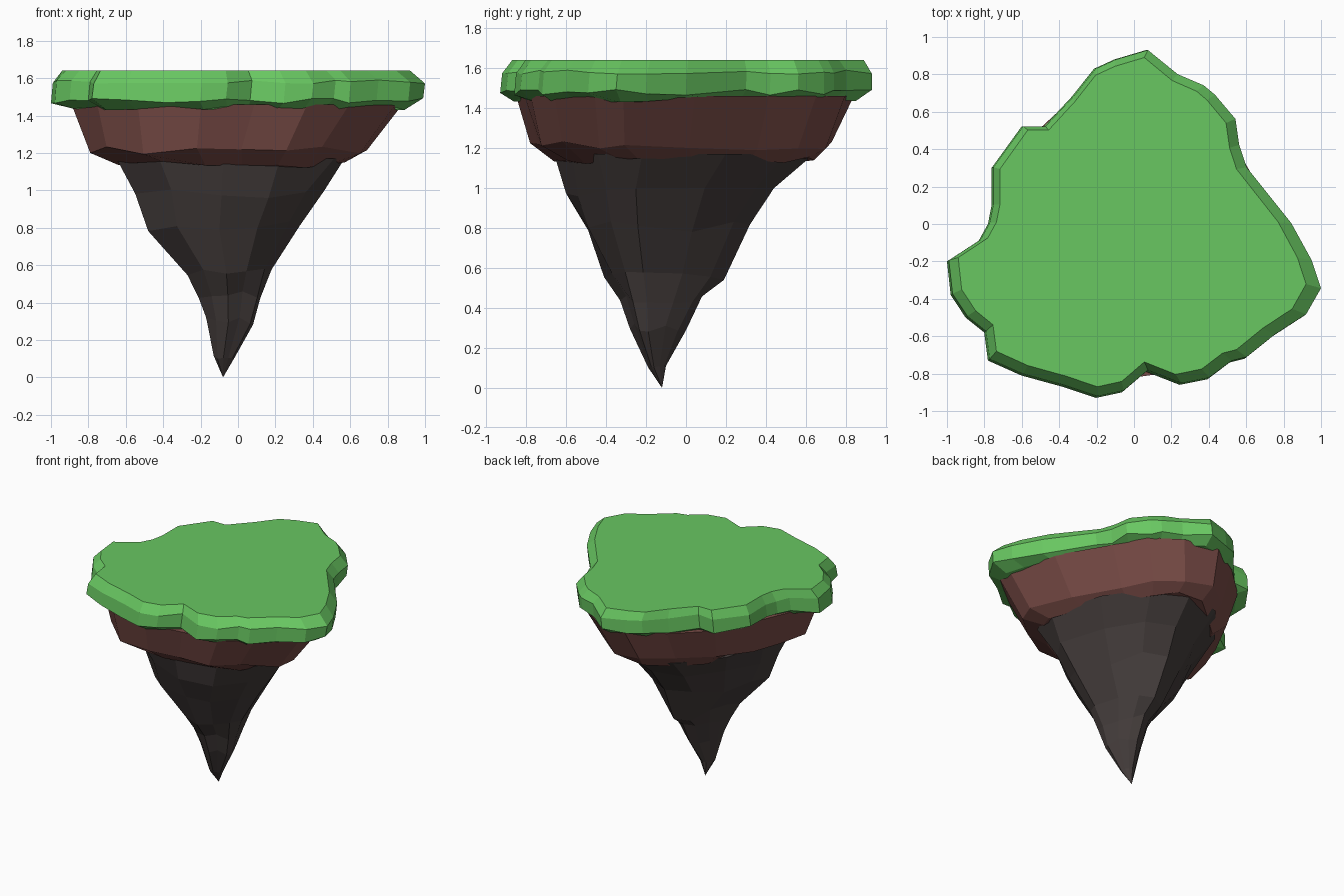
import bpy, bmesh, random

if "Cube" in bpy.data.objects:
    bpy.data.objects.remove(bpy.data.objects["Cube"])

random.seed(4)

# Island outline seen from above, counter-clockwise
OUTLINE = [(1.0, -.35), (.95, -.2), (.84, 0), (.6, .3), (.56, .42), (.54, .56),
           (.43, .69), (.37, .74), (.23, .8), (.07, .93), (-.1, .88), (-.21, .83),
           (-.33, .68), (-.48, .52), (-.6, .52), (-.76, .3), (-.76, .1), (-.78, 0),
           (-.83, -.09), (-1.0, -.2), (-.98, -.38), (-.9, -.5), (-.8, -.58),
           (-.78, -.73), (-.6, -.81), (-.38, -.87), (-.2, -.93), (-.06, -.9),
           (.07, -.79), (.25, -.86), (.4, -.83), (.52, -.74), (.6, -.72),
           (.75, -.6), (.92, -.49)]


def smooth(pts, times):
    for _ in range(times):
        n = len(pts)
        pts = [tuple((pts[i - 1][k] + 2 * pts[i][k] + pts[(i + 1) % n][k]) / 4
                     for k in (0, 1)) for i in range(n)]
    return pts


def fit(pts, box):
    """Stretch an outline to the box (x0, x1, y0, y1)."""
    out = []
    for k in (0, 1):
        vals = [p[k] for p in pts]
        lo, hi = min(vals), max(vals)
        a, b = box[2 * k], box[2 * k + 1]
        out.append([a + (v - lo) / (hi - lo) * (b - a) for v in vals])
    return list(zip(*out))


def build(name, outline, rings, color, rough=0.0, tip=None):
    """Stack rings (z, z jitter, box) from top to bottom, capped or ending in a tip."""
    bm = bmesh.new()
    loops = []
    for z, dz, box in rings:
        pts = [(x * s, y * s) for x, y in outline
               for s in [1 + random.uniform(-rough, rough)]]
        loops.append([bm.verts.new((x, y, z + random.uniform(-dz, dz)))
                      for x, y in fit(pts, box)])
    n = len(outline)
    for a, b in zip(loops, loops[1:]):
        for i in range(n):
            j = (i + 1) % n
            bm.faces.new((a[i], b[i], b[j], a[j]))
    bm.faces.new(loops[0])
    if tip:
        t = bm.verts.new(tip)
        for i in range(n):
            bm.faces.new((loops[-1][i], t, loops[-1][(i + 1) % n]))
    else:
        bm.faces.new(loops[-1][::-1])
    bmesh.ops.recalc_face_normals(bm, faces=bm.faces)
    me = bpy.data.meshes.new(name)
    bm.to_mesh(me)
    bm.free()
    ob = bpy.data.objects.new(name, me)
    bpy.context.collection.objects.link(ob)
    mat = bpy.data.materials.new(name)
    mat.diffuse_color = (*color, 1)
    mat.use_nodes = True
    mat.node_tree.nodes["Principled BSDF"].inputs["Base Color"].default_value = mat.diffuse_color
    me.materials.append(mat)


# Grass slab: flat top, bevelled rim, tucked-in underside
build("grass", OUTLINE, [
    (1.64, 0, (-.94, .92, -.87, .89)),
    (1.58, .01, (-.99, 1.0, -.92, .93)),
    (1.48, .015, (-1.0, .99, -.93, .93)),
    (1.44, .012, (-.9, .89, -.86, .85)),
], (.14, .57, .12))

# Soil layer: tapering band with a chamfered lower edge
build("soil", smooth(OUTLINE, 2)[::2], [
    (1.46, 0, (-.89, .88, -.85, .84)),
    (1.21, .025, (-.79, .69, -.78, .73)),
    (1.14, .02, (-.64, .57, -.66, .64)),
], (.2, .075, .065), .015)

# Rock: faceted cone ending in an off-centre point
build("rock", smooth(OUTLINE, 4)[::3], [
    (1.17, 0, (-.65, .57, -.66, .64)),
    (.98, .025, (-.55, .46, -.60, .44)),
    (.81, .03, (-.48, .33, -.49, .32)),
    (.56, .03, (-.27, .18, -.41, .19)),
    (.44, .02, (-.21, .12, -.33, .08)),
    (.30, .02, (-.17, .08, -.28, .00)),
    (.11, .01, (-.13, -.02, -.19, -.10)),
], (.06, .048, .046), .05, tip=(-.08, -.12, 0))
